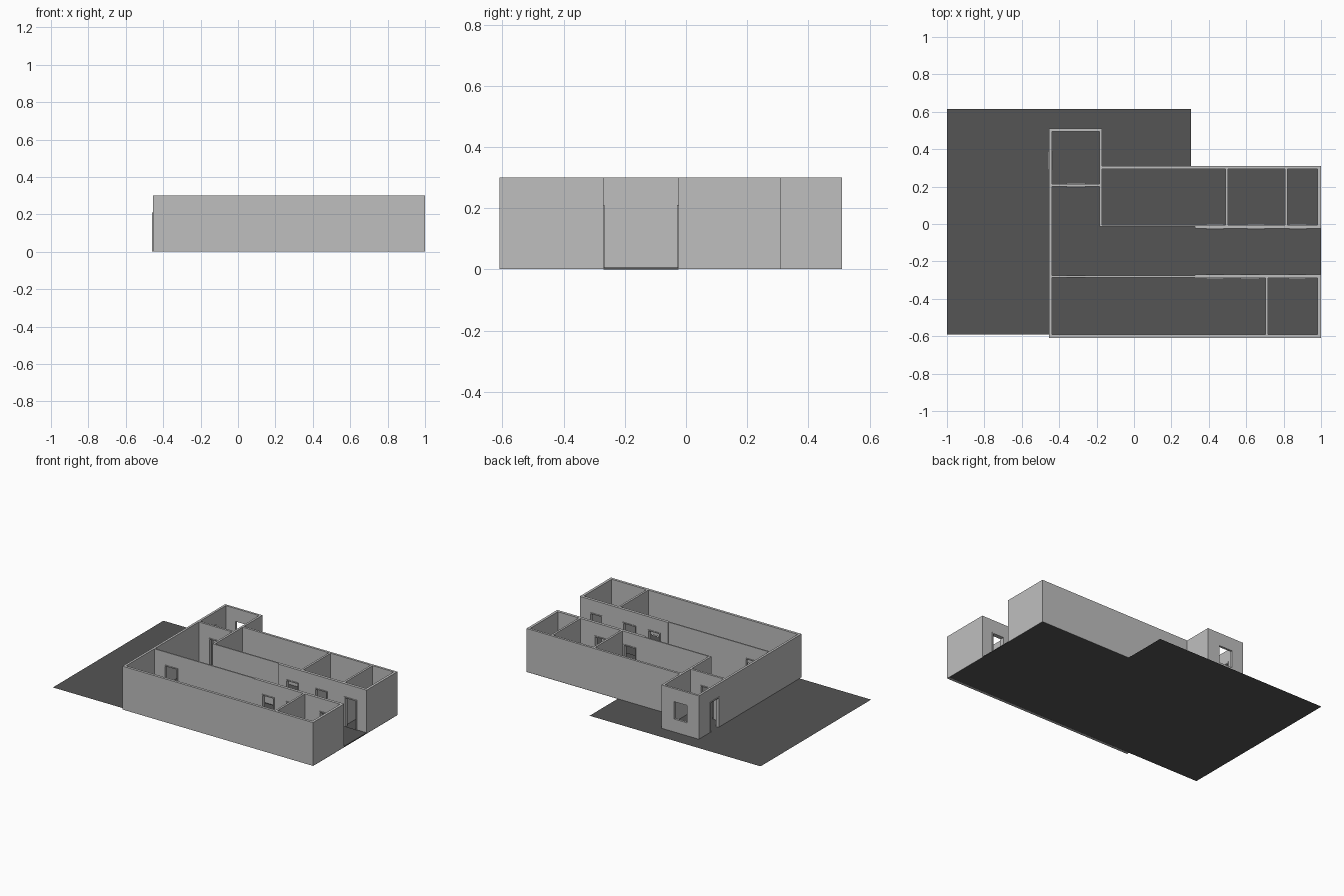
import bpy, bmesh
from mathutils import Vector

if "Cube" in bpy.data.objects:
    bpy.data.objects.remove(bpy.data.objects["Cube"])

H = 0.30      # wall height
DOOR = 0.21   # head height of openings


def material(name, rgb):
    m = bpy.data.materials.new(name)
    m.diffuse_color = (*rgb, 1)
    m.use_nodes = True
    m.node_tree.nodes["Principled BSDF"].inputs["Base Color"].default_value = m.diffuse_color
    return m


WALL = material("light grey wall", (0.52, 0.52, 0.52))
FLOOR = material("dark grey floor", (0.09, 0.09, 0.09))


def finish(name, bm, mat):
    me = bpy.data.meshes.new(name)
    bm.to_mesh(me)
    bm.free()
    ob = bpy.data.objects.new(name, me)
    me.materials.append(mat)
    bpy.context.collection.objects.link(ob)
    return ob


def box(bm, x0, x1, y0, y1, z0, z1):
    vs = bmesh.ops.create_cube(bm, size=1)["verts"]
    for v in vs:
        v.co = Vector((x0 if v.co.x < 0 else x1,
                       y0 if v.co.y < 0 else y1,
                       z0 if v.co.z < 0 else z1))


def wall(name, axis, a, b, c0, c1, openings=(), frames=True):
    """Wall running a..b along the axis, c0..c1 thick; openings are (start, end, sill)."""
    bm = bmesh.new()

    def piece(s, e, z0, z1, out=0.0):
        if axis == "x":
            box(bm, s, e, c0 - out, c1 + out, z0, z1)
        else:
            box(bm, c0 - out, c1 + out, s, e, z0, z1)

    pos = a
    for s, e, sill in sorted(openings):
        piece(pos, s, 0.001, H)
        piece(s, e, DOOR, H)
        if sill > 0:
            piece(s, e, 0.001, sill)
        elif frames:
            # slim projecting door frame
            t = 0.006
            piece(s, s + t, 0.002, DOOR, 0.004)
            piece(e - t, e, 0.002, DOOR, 0.004)
            piece(s, e, DOOR - t, DOOR + 0.001, 0.004)
        pos = e
    piece(pos, b, 0.001, H)
    return finish(name, bm, WALL)


# Ground sheet: wide yard plus the strip under the east rooms
bm = bmesh.new()
outline = [(-1, -0.59), (1, -0.59), (1, 0.31), (0.305, 0.31), (0.305, 0.615), (-1, 0.615)]
bm.faces.new([bm.verts.new((x, y, 0)) for x, y in outline])
finish("ground_floor", bm, FLOOR)

# Corridor floor slab
bm = bmesh.new()
box(bm, -0.435, 0.999, -0.27, -0.025, 0.0005, 0.006)
finish("corridor_floor", bm, FLOOR)

# Outer walls
wall("front_wall", "x", -0.455, 1, -0.61, -0.592)
wall("left_wall", "y", -0.592, 0.495, -0.455, -0.439, [(0.29, 0.39, 0)])
wall("right_wall_front", "y", -0.592, -0.29, 0.982, 1)
wall("right_wall_back", "y", -0.005, 0.294, 0.982, 1)
wall("back_wall", "x", -0.17, 1, 0.294, 0.31)
wall("porch_back_wall", "x", -0.455, -0.17, 0.495, 0.51, [(-0.365, -0.265, 0.09)])

# Porch and stair-side walls
wall("porch_side_wall", "y", -0.012, 0.495, -0.185, -0.17)
wall("porch_inner_wall", "x", -0.439, -0.185, 0.2, 0.215, [(-0.36, -0.26, 0)])

# Corridor walls: thin on the left, thick on the right
wall("corridor_front_thin", "x", -0.439, 0.325, -0.285, -0.276, [(-0.36, -0.26, 0)])
wall("corridor_front_thick", "x", 0.325, 1, -0.29, -0.27,
     [(0.385, 0.48, 0), (0.57, 0.67, 0), (0.825, 0.92, 0)])
wall("corridor_back_thin", "x", -0.185, 0.325, -0.014, -0.005)
wall("corridor_back_thick", "x", 0.325, 1, -0.025, -0.005,
     [(0.385, 0.48, 0), (0.605, 0.70, 0), (0.83, 0.925, 0)])

# Room partitions
wall("partition_back_1", "y", -0.005, 0.294, 0.488, 0.502)
wall("partition_back_2", "y", -0.005, 0.294, 0.808, 0.822)
wall("partition_front", "y", -0.592, -0.29, 0.702, 0.716)
